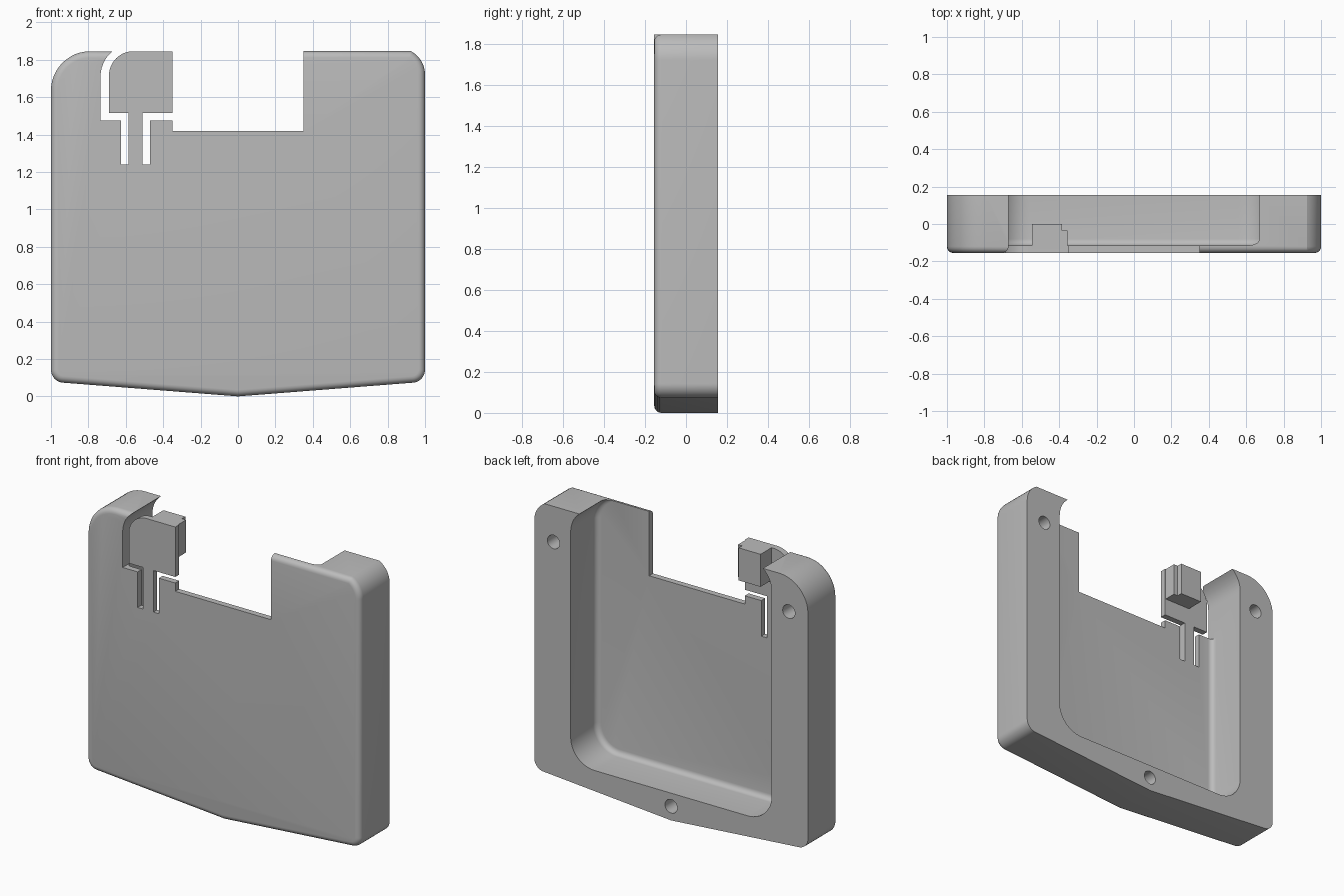
import bpy, bmesh
from math import radians, sin, cos

cube = bpy.data.objects.get("Cube")
if cube:
    bpy.data.objects.remove(cube, do_unlink=True)

# One plain grey plastic for everything
grey = bpy.data.materials.new("plain_grey")
grey.use_nodes = True
GREY = (0.5, 0.5, 0.5, 1)
grey.diffuse_color = GREY
grey.node_tree.nodes["Principled BSDF"].inputs["Base Color"].default_value = GREY

FRONT, BACK, FLOOR = -0.155, 0.155, -0.115
TOP = 1.845


def arc(cx, cz, r, a0, a1, n=12):
    angles = [radians(a0 + (a1 - a0) * i / n) for i in range(n + 1)]
    return [(cx + r * cos(a), cz + r * sin(a)) for a in angles]


def rect(x0, x1, z0, z1):
    return [(x0, z0), (x1, z0), (x1, z1), (x0, z1)]


def prism(name, profile, y0, y1, fillet=0):
    """Extrude an x-z profile along y, optionally rounding its front rim."""
    bm = bmesh.new()
    near = [bm.verts.new((x, y0, z)) for x, z in profile]
    face = bm.faces.new(near)
    ext = bmesh.ops.extrude_face_region(bm, geom=[face], use_keep_orig=True)
    moved = [v for v in ext["geom"] if isinstance(v, bmesh.types.BMVert)]
    bmesh.ops.translate(bm, verts=moved, vec=(0, y1 - y0, 0))
    bmesh.ops.recalc_face_normals(bm, faces=bm.faces)
    if fillet:
        rim = [e for e in bm.edges if all(abs(v.co.y - y0) < 1e-5 for v in e.verts)]
        bmesh.ops.bevel(bm, geom=rim, offset=fillet, segments=5,
                        profile=0.5, affect='EDGES')
    mesh = bpy.data.meshes.new(name)
    bm.to_mesh(mesh)
    bm.free()
    mesh.materials.append(grey)
    obj = bpy.data.objects.new(name, mesh)
    bpy.context.collection.objects.link(obj)
    return obj


def select(obj):
    bpy.ops.object.select_all(action='DESELECT')
    obj.select_set(True)
    bpy.context.view_layer.objects.active = obj


def combine(obj, tool, operation):
    """Apply a boolean and discard the tool object."""
    select(obj)
    mod = obj.modifiers.new("boolean", 'BOOLEAN')
    mod.operation, mod.solver, mod.object = operation, 'EXACT', tool
    bpy.ops.object.modifier_apply(modifier=mod.name)
    bpy.data.objects.remove(tool, do_unlink=True)


# Shell: shallow pointed base, small right corner, large left corner
outline = ([(0, 0)]
           + arc(0.93, 0.143, 0.07, -86, 0)
           + arc(0.858, 1.72, 0.142, 0, 62)
           + arc(-0.79, 1.635, 0.21, 90, 180)
           + arc(-0.93, 0.143, 0.07, 180, 266))
shell = prism("shell", outline, FRONT, BACK, 0.035)

# Rear pocket with rounded corners, running out through the top
pocket = (arc(-0.56, 0.355, 0.175, 180, 270) + arc(0.56, 0.355, 0.175, 270, 360)
          + arc(0.56, 1.71, 0.175, 0, 90) + arc(-0.56, 1.71, 0.175, 90, 180))
combine(shell, prism("pocket_cutter", pocket, FLOOR, 0.3, 0.035), 'DIFFERENCE')

# Front plate openings: notch, button bay, flexure slots
bay = [(-0.735, 1.475), (-0.3, 1.475), (-0.3, 1.885)] + arc(-0.56, 1.71, 0.175, 90, 180)
for profile in (rect(-0.35, 0.35, 1.42, 2), bay, rect(-0.625, -0.47, 1.24, 1.5)):
    combine(shell, prism("opening_cutter", profile, -0.3, 0.3), 'DIFFERENCE')

# Blind screw holes in the back rim
for x, z in ((-0.86, 1.61), (0.86, 1.61), (0, 0.093)):
    hole = arc(x, z, 0.045, 0, 345, 23)
    combine(shell, prism("hole_cutter", hole, -0.06, 0.3), 'DIFFERENCE')

# Push button hanging on a flexible stem
button_outline = ([(-0.585, 1.24), (-0.51, 1.24), (-0.51, 1.515), (-0.35, 1.515),
                   (-0.35, TOP)] + arc(-0.56, 1.715, 0.13, 90, 180)
                  + [(-0.69, 1.515), (-0.585, 1.515)])
button = prism("push_button", button_outline, FRONT, FLOOR)

# Stepped block behind the button
for x0, x1, y1 in ((-0.545, -0.385, 0.0), (-0.4, -0.355, -0.035)):
    block = prism("button_block", rect(x0, x1, 1.63, TOP), FLOOR - 0.02, y1)
    combine(button, block, 'UNION')

for obj in (shell, button):
    select(obj)
    bpy.ops.object.shade_smooth_by_angle(angle=radians(25))
